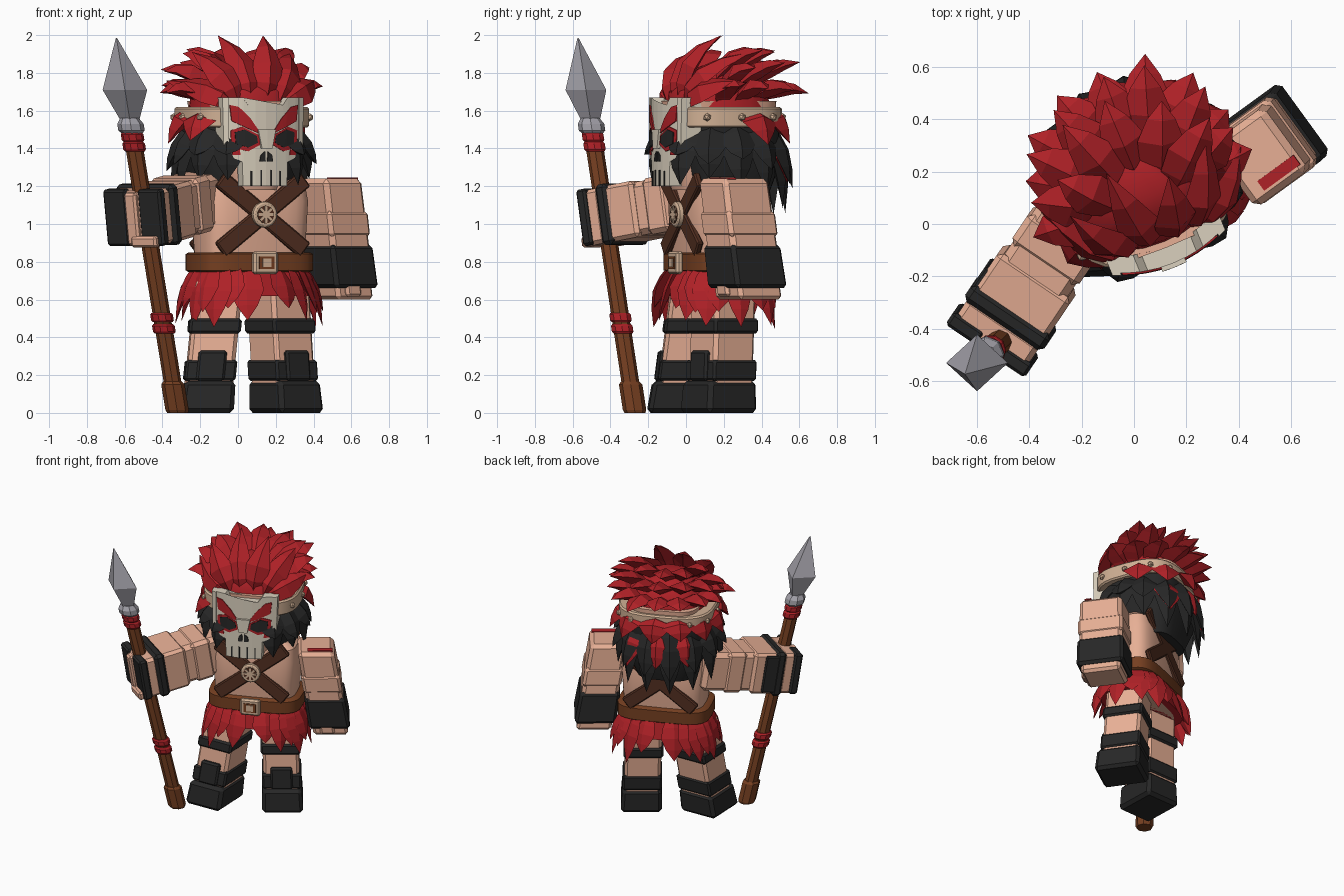
import bpy, bmesh, random
from math import sin, cos, pi, radians
from mathutils import Vector, Matrix

random.seed(4)
if "Cube" in bpy.data.objects:
    bpy.data.objects.remove(bpy.data.objects["Cube"], do_unlink=True)


def material(name, rgb):
    m = bpy.data.materials.new(name)
    m.diffuse_color = (*rgb, 1)
    m.use_nodes = True
    m.node_tree.nodes["Principled BSDF"].inputs["Base Color"].default_value = (*rgb, 1)
    return m


SKIN = material("skin", (0.80, 0.43, 0.30))
RED = material("red", (0.43, 0.015, 0.02))
BLACK = material("charcoal", (0.02, 0.02, 0.02))
WOOD = material("brown_wood_and_belt", (0.18, 0.05, 0.015))
STRAP = material("dark_leather", (0.085, 0.028, 0.015))
BONE = material("bone", (0.70, 0.63, 0.51))
TAN = material("tan_band", (0.64, 0.44, 0.30))
METAL = material("metal", (0.37, 0.36, 0.40))


def frame(x, y, yaw=0, kx=0, ky=0):
    """Upright frame, turned by yaw and leaning kx, ky per unit of height."""
    c, s = cos(radians(yaw)), sin(radians(yaw))
    return Matrix(((c, -s, kx, x), (s, c, ky, y), (0, 0, 1, 0), (0, 0, 0, 1)))


def finish(name, bm, mat, mtx=Matrix(), smooth=False):
    bm.transform(mtx)
    bmesh.ops.recalc_face_normals(bm, faces=bm.faces)
    me = bpy.data.meshes.new(name)
    bm.to_mesh(me)
    bm.free()
    me.materials.append(mat)
    ob = bpy.data.objects.new(name, me)
    bpy.context.collection.objects.link(ob)
    if smooth:
        bpy.ops.object.select_all(action="DESELECT")
        ob.select_set(True)
        bpy.context.view_layer.objects.active = ob
        bpy.ops.object.shade_smooth_by_angle(angle=radians(35))


def box(name, mat, mtx, loc, size, bevel=0.02, top=1.0, tilt=0):
    bm = bmesh.new()
    bmesh.ops.create_cube(bm, size=1)
    for v in bm.verts:
        k = top if v.co.z > 0 else 1
        v.co = Vector((v.co.x * size[0] * k, v.co.y * size[1] * k, v.co.z * size[2]))
    if bevel:
        bmesh.ops.bevel(bm, geom=list(bm.edges), offset=bevel, segments=1, affect="EDGES")
    local = Matrix.Translation(loc) @ Matrix.Rotation(radians(tilt), 4, "Y")
    finish(name, bm, mat, mtx @ local)


def soft(a, power):
    return abs(a) ** power * (1 if a > 0 else -1)


def loft(name, mat, mtx, levels, power=0.5, n=28, cy=0, smooth=True):
    """Stack of rounded rectangles, each given as (z, half width, half depth)."""
    bm = bmesh.new()
    rings = []
    for z, w, d in levels:
        rings.append([bm.verts.new((w * soft(cos(2 * pi * i / n), power),
                                    cy + d * soft(sin(2 * pi * i / n), power), z)) for i in range(n)])
    for a, b in zip(rings, rings[1:]):
        for i in range(n):
            j = (i + 1) % n
            bm.faces.new((a[i], a[j], b[j], b[i]))
    bm.faces.new(rings[0][::-1])
    bm.faces.new(rings[-1])
    finish(name, bm, mat, mtx, smooth)


def spike(bm, p0, p1, p2, w, t, centre):
    """Curved leaf-shaped lock with a diamond cross-section."""
    p0, p1, p2 = Vector(p0), Vector(p1), Vector(p2)
    rings = []
    for s, k in ((0, 0.5), (0.25, 0.85), (0.5, 1), (0.76, 0.62)):
        p = p0 * (1 - s) ** 2 + p1 * 2 * s * (1 - s) + p2 * s * s
        tan = ((p1 - p0) * (1 - s) + (p2 - p1) * s).normalized()
        side = tan.cross(p - Vector(centre)).normalized()
        out = side.cross(tan)
        rings.append([bm.verts.new(p + q) for q in (side * w * k, out * t * k, -side * w * k, -out * t * k)])
    tip = bm.verts.new(p2)
    for i in range(4):
        j = (i + 1) % 4
        for a, b in zip(rings, rings[1:]):
            bm.faces.new((a[i], a[j], b[j], b[i]))
        bm.faces.new((rings[-1][i], rings[-1][j], tip))
    bm.faces.new(rings[0])


def polar(deg, r, z, cy=0.0):
    return (r * cos(radians(deg)), cy + r * sin(radians(deg)), z)


# Torso, belt and crossed straps
body = frame(0.06, 0.15, 22)
loft("torso", SKIN, body, [(0.62, .27, .16), (0.8, .28, .17), (0.95, .29, .185),
                           (1.12, .30, .19), (1.21, .285, .175), (1.25, .24, .13)])
loft("belt", WOOD, body, [(0.745, .31, .195), (0.755, .325, .21), (0.84, .325, .21), (0.85, .31, .195)])
box("buckle", TAN, body, (0, -.222, .795), (.14, .04, .12), .012)
box("buckle_inset", WOOD, body, (0, -.243, .795), (.085, .008, .065), 0)
box("buckle_prong", TAN, body, (0, -.248, .795), (.05, .008, .045), 0)
for tag, y in (("front", -.185), ("back", .185)):
    for side, tilt in (("left", 38), ("right", -38)):
        box(f"{tag}_strap_{side}", STRAP, body, (0, y, 1.05), (.61, .035, .095), .008, tilt=tilt)
disc = body @ Matrix.Translation((0, -.208, 1.05)) @ Matrix.Rotation(pi / 2, 4, "X")
loft("emblem", TAN, disc, [(-.01, .068, .068), (.015, .068, .068), (.022, .058, .058)], 1, 20)
loft("emblem_inset", STRAP, disc, [(.02, .047, .047), (.026, .047, .047)], 1, 20)
for tilt in (45, -45, 0, 90):
    box("emblem_bar", TAN, body, (0, -.235, 1.05), (.09, .008, .014), 0, tilt=tilt)

# Ragged skirt
loft("skirt_base", RED, body, [(0.62, .32, .21), (0.76, .295, .18)])
bm = bmesh.new()
for row in range(2):
    for i in range(11):
        a = 2 * pi * (i + row / 2) / 11
        x, y = soft(cos(a), .6), soft(sin(a), .6)
        z = random.uniform(.44, .5) + .06 * row
        spike(bm, (x * .28, y * .17, .78), (x * .35, y * .235, .66), (x * .38, y * .27, z),
              random.uniform(.075, .095), .022, (0, 0, .65))
finish("skirt_rags", bm, RED, body)

# Legs
for side, leg in (("right", frame(-.17, -.035, 2, .1, .13)), ("left", frame(.25, .18, 35, -.06, .03))):
    box(side + "_leg", SKIN, leg, (0, 0, .4), (.25, .26, .62), .02)
    box(side + "_foot", BLACK, leg, (0, -.01, .085), (.285, .32, .17), .022, .95)
    box(side + "_boot_band", BLACK, leg, (0, 0, .225), (.27, .28, .11), .012)
    box(side + "_shin_pad", BLACK, leg, (0, -.13, .25), (.15, .05, .16), .012)
    box(side + "_thigh_band", BLACK, leg, (0, 0, .46), (.275, .285, .08), .014)

# Hanging left arm
arm = frame(.612, .412, 36, -.11, -.13)
box("left_arm", SKIN, arm, (0, 0, .98), (.26, .31, .52), .025, .96)
box("left_arm_muscle", SKIN, arm, (0, 0, 1.0), (.268, .318, .14), .02)
box("left_cuff", BLACK, arm, (0, 0, .775), (.285, .335, .23), .02, .97)
box("left_hand", SKIN, arm, (0, 0, .655), (.24, .28, .11), .02)
box("left_thumb", SKIN, arm, (-.02, -.13, .66), (.1, .06, .09), .015)
box("left_arm_scar", RED, arm, (.03, -.09, 1.241), (.17, .045, .009), 0)

# Reaching right arm, built along its own length
start, end = Vector((-.18, .09, 1.135)), Vector((-.525, -.42, 1.035))
turn = (end - start).to_track_quat("Y", "Z").to_matrix().to_4x4()
reach = Matrix.Translation(start) @ turn
box("right_arm", SKIN, reach, (0, .23, 0), (.29, .5, .285), .03)
box("right_arm_muscle", SKIN, reach, (0, .21, 0), (.31, .15, .3), .025)
box("right_forearm", SKIN, reach, (0, .43, 0), (.335, .2, .3), .02)
box("right_cuff", BLACK, reach, (0, .525, 0), (.365, .075, .325), .02)
box("right_fist", SKIN, reach, (0, .61, 0), (.33, .13, .295), .02)
for s in (-1, 1):
    box("right_hand_guard", BLACK, reach, (s * .11, .65, .005), (.145, .06, .3), .012)
box("right_outer_guard", BLACK, reach, (.165, .47, 0), (.03, .12, .27), .008)
box("right_fingers", SKIN, reach, (0, .66, 0), (.075, .08, .28), .012)
box("right_thumb", SKIN, reach, (-.07, .665, -.12), (.16, .09, .06), .012)

# Spear
pole = frame(-.32, -.27, 0, -.163, -.152)
for name, mat, levels, n in (
        ("spear_shaft", WOOD, [(.05, .047, .047), (1.5, .047, .047)], 8),
        ("spear_butt", WOOD, [(.0, .055, .055), (.015, .062, .062), (.15, .062, .062), (.165, .05, .05)], 8),
        ("spear_collar", METAL, [(1.48, .055, .055), (1.495, .07, .07), (1.53, .07, .07), (1.56, .05, .05)], 8),
        ("spear_head", METAL, [(1.55, .05, .05), (1.71, .118, .108), (1.985, .003, .003)], 4)):
    loft(name, mat, pole, levels, 1, n, smooth=False)
for z in (.42, .48, 1.385, 1.435):
    loft("spear_wrap", RED, pole, [(z, .052, .052), (z + .01, .06, .06), (z + .04, .06, .06),
                                   (z + .05, .052, .052)], 1, 10, smooth=False)

# Head, hair masses and headband
head = frame(.02, .17, 22)
loft("head", SKIN, head, [(1.18, .14, .24), (1.3, .18, .27), (1.65, .25, .28)])
loft("dark_hair_mass", BLACK, head, [(1.1, .2, .2), (1.3, .29, .26), (1.6, .3, .26)], .6, cy=.03)
loft("headband", TAN, head, [(1.51, .325, .295), (1.52, .335, .305), (1.61, .335, .305), (1.62, .325, .295)], .65)
for deg in (-28, 0, 28, 62, 90, 118, 152, 180, 208):
    x, y = soft(cos(radians(deg)), .65), soft(sin(radians(deg)), .65)
    bm = bmesh.new()
    bmesh.ops.create_icosphere(bm, subdivisions=1, radius=.022)
    finish("headband_stud", bm, TAN, head @ Matrix.Translation((x * .337, y * .307, 1.565)), True)
loft("red_hair_mass", RED, head, [(1.61, .27, .26), (1.7, .26, .25), (1.79, .18, .18), (1.84, .08, .08)], .8)

# Swept-back red locks:
# (first angle, last angle, count, base radius, base z, tip radius, tip z, width, base y)
centre = (0, 0, 1.4)
bm = bmesh.new()
for a0, a1, n, r0, z0, r1, z1, w, cy in (
        (-5, 185, 9, .2, 1.65, .46, 1.71, .095, -.03),
        (8, 172, 7, .15, 1.7, .43, 1.83, .095, -.07),
        (20, 160, 5, .1, 1.74, .34, 1.93, .09, -.12),
        (20, 205, 7, .27, 1.57, .41, 1.44, .115, 0),
        (55, 125, 3, .27, 1.47, .4, 1.23, .11, 0)):
    for i in range(n):
        a = a0 + (a1 - a0) * i / (n - 1) + random.uniform(-3, 3)
        r, z = r1 + random.uniform(-.03, .02), z1 + random.uniform(-.03, .03)
        spike(bm, polar(a, r0, z0, cy), polar(a, r0 + .5 * (r1 - r0), (z0 + z1) / 2 + .08, cy / 2),
              polar(a, r, z), w, .045, centre)
# Fan of locks rising from the forehead
for i in range(6):
    a = radians(15 + 150 * i / 5)
    spike(bm, (.16 * cos(a), -.22, 1.64), (.25 * cos(a), -.26, 1.66 + .2 * sin(a)),
          (.42 * cos(a), -.03 + .1 * (i % 2), 1.67 + .34 * sin(a)), .085, .045, centre)
finish("red_locks", bm, RED, head)

# Dark locks below the headband
bm = bmesh.new()
for layer in range(2):
    for i in range(12):
        a = -56 + 292 * i / 11
        back = max(0, sin(radians(a)))
        z = 1.2 - .17 * back + layer * .13 + random.uniform(-.04, .04)
        spike(bm, polar(a, .26, 1.53), polar(a, .35, 1.4), polar(a, .36 + .04 * layer, z),
              .09, .04, centre)
finish("dark_locks", bm, BLACK, head)


# Skull mask, bent around the face
def mask_plate(name, mat, pts, y, thick, mirror=False):
    bm = bmesh.new()
    for s in ((1, -1) if mirror else (1,)):
        bm.faces.new([bm.verts.new((s * u, y, z)) for u, z in pts])
    bmesh.ops.triangulate(bm, faces=list(bm.faces))
    ext = bmesh.ops.extrude_face_region(bm, geom=list(bm.faces))
    for v in ext["geom"]:
        if isinstance(v, bmesh.types.BMVert):
            v.co.y += thick
    for u in (-.18, -.12, -.06, 0, .06, .12, .18):
        bmesh.ops.bisect_plane(bm, geom=bm.verts[:] + bm.edges[:] + bm.faces[:],
                               plane_co=(u, 0, 0), plane_no=(1, 0, 0))
    for v in bm.verts:
        v.co.y += v.co.x ** 2
    finish(name, bm, mat, head)


half = [(.125, 1.2), (.13, 1.33), (.2, 1.36), (.222, 1.46), (.225, 1.67), (.13, 1.67), (.1, 1.63)]
mask_plate("skull_mask", BONE, half + [(-u, z) for u, z in half[::-1]], -.345, .07)
mask_plate("mask_rim", BONE, [(.2, 1.37), (.225, 1.4), (.232, 1.67), (.2, 1.67)], -.355, .12, True)
mask_plate("nose_bridge", BONE, [(-.03, 1.4), (.03, 1.4), (.05, 1.5), (-.05, 1.5)], -.362, .03)
mask_plate("eye_rim", RED, [(.035, 1.42), (.1, 1.385), (.185, 1.405), (.19, 1.495), (.13, 1.515), (.04, 1.47)],
           -.35, .008, True)
mask_plate("eye_socket", BLACK, [(.05, 1.43), (.1, 1.405), (.165, 1.425), (.17, 1.485), (.12, 1.5), (.055, 1.465)],
           -.354, .008, True)
mask_plate("brow_paint", RED, [(.03, 1.475), (.1, 1.505), (.185, 1.545), (.195, 1.63), (.15, 1.62), (.09, 1.56)],
           -.352, .008, True)
mask_plate("cheek_paint", RED, [(.14, 1.365), (.18, 1.365), (.185, 1.395), (.145, 1.395)], -.351, .008, True)
mask_plate("nose_hole", BLACK, [(.005, 1.33), (.038, 1.33), (.032, 1.365), (.008, 1.385)], -.352, .008, True)
mask_plate("tooth_gap", BLACK, [(.025, 1.2), (.033, 1.2), (.033, 1.285), (.025, 1.285)], -.35, .008, True)
mask_plate("outer_tooth_gap", BLACK, [(.078, 1.2), (.086, 1.2), (.086, 1.28), (.078, 1.28)], -.35, .008, True)
